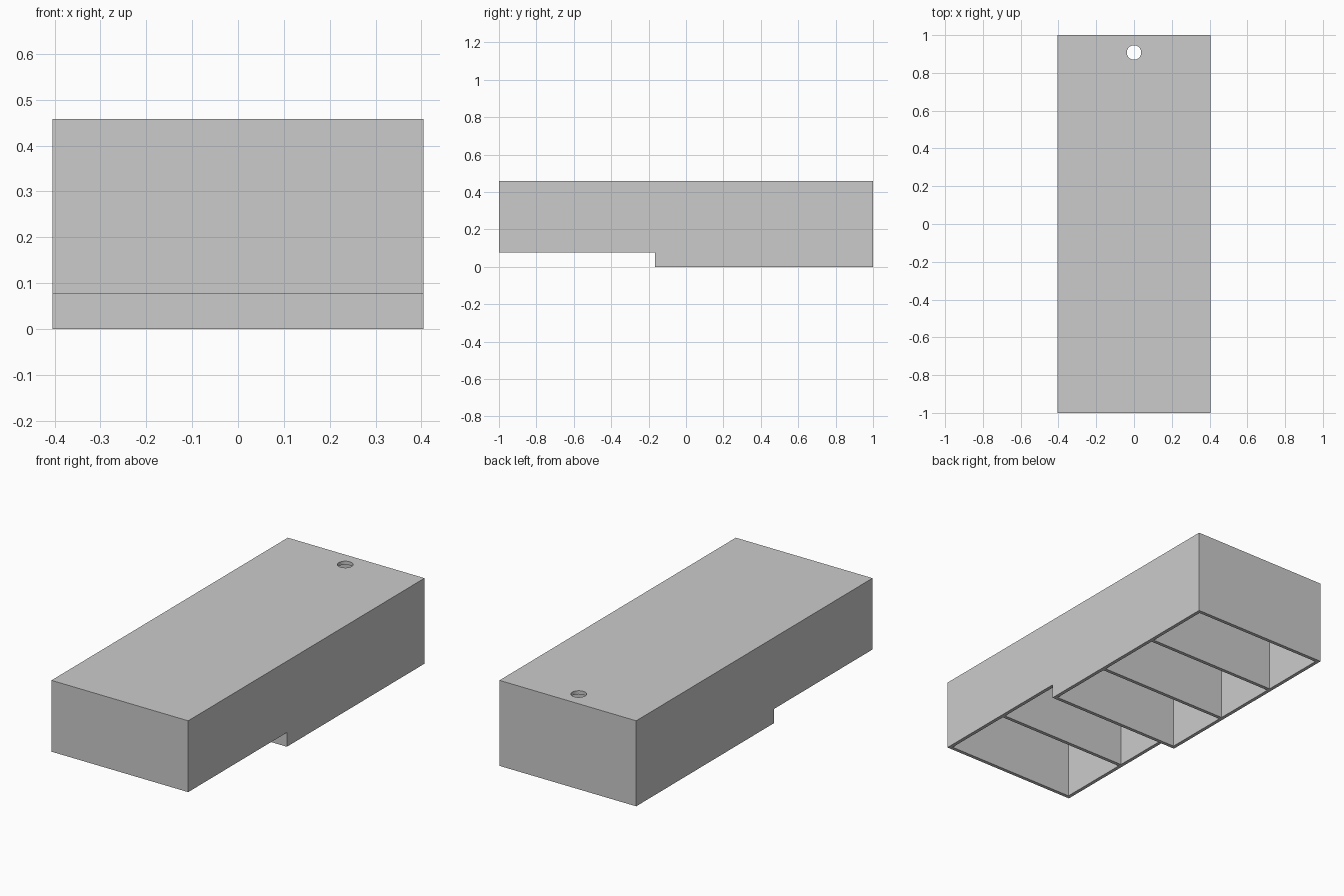
import bpy, bmesh

if "Cube" in bpy.data.objects:
    bpy.data.objects.remove(bpy.data.objects["Cube"])

W, TOP, STEP, T = 0.405, 0.458, 0.076, 0.019   # half width, top, front underside, panel thickness
MID = -0.165                                    # front face of the step wall
IN = W - T                                      # inner half width
UNDER = TOP - T                                 # underside of the top panels


def panel(name, x0, x1, y0, y1, z0, z1):
    bm = bmesh.new()
    bmesh.ops.create_cube(bm, size=1)
    for v in bm.verts:
        v.co.x = x1 if v.co.x > 0 else x0
        v.co.y = y1 if v.co.y > 0 else y0
        v.co.z = z1 if v.co.z > 0 else z0
    me = bpy.data.meshes.new(name)
    bm.to_mesh(me)
    bm.free()
    ob = bpy.data.objects.new(name, me)
    bpy.context.collection.objects.link(ob)
    return ob


# End walls and full-height step wall
panel("front_wall", -W, W, -1, -1 + T, STEP, TOP)
panel("step_wall", -W, W, MID, MID + T, 0, TOP)
panel("back_wall", -IN, IN, 1 - T, 1, 0, UNDER)

# Side walls of the shallow and the deep section
for side, x0, x1 in (("left", -W, -IN), ("right", IN, W)):
    panel(f"shallow_{side}_wall", x0, x1, -1 + T, MID, STEP, TOP)
    panel(f"deep_{side}_wall", x0, x1, MID + T, 1, 0, TOP)

# Top panels
panel("shallow_top", -IN, IN, -1 + T, MID, UNDER, TOP)
deep_top = panel("deep_top", -IN, IN, MID + T, 1, UNDER, TOP)


# Evenly spaced dividers, compartments open at the bottom
def dividers(name, y0, y1, count, z0):
    gap = (y1 - y0 - count * T) / (count + 1)
    for i in range(count):
        y = y0 + gap + i * (gap + T)
        panel(f"{name}_divider_{i + 1}", -IN, IN, y, y + T, z0, UNDER)


dividers("shallow", -1 + T, MID, 1, STEP)
dividers("deep", MID + T, 1 - T, 2, 0)

# Round hole through the deep top
bpy.ops.mesh.primitive_cylinder_add(vertices=48, radius=0.038, depth=0.1,
                                    location=(0, 0.908, TOP - T / 2))
cutter = bpy.context.object
cutter.name = "hole_cutter"
mod = deep_top.modifiers.new("hole", 'BOOLEAN')
mod.operation = 'DIFFERENCE'
mod.solver = 'EXACT'
mod.object = cutter
bpy.context.view_layer.objects.active = deep_top
bpy.ops.object.modifier_apply(modifier="hole")
bpy.data.objects.remove(cutter)
